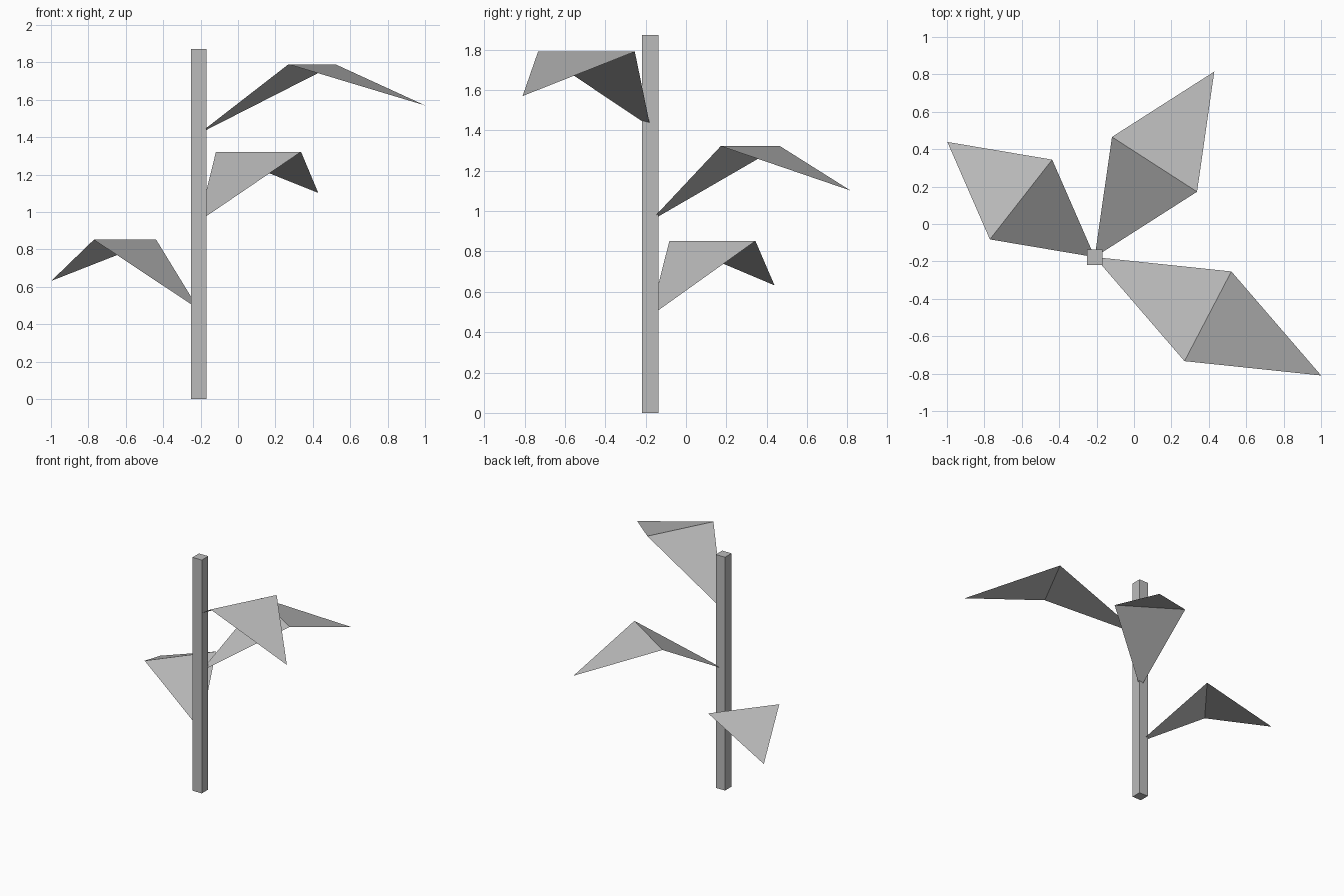
import bpy
import bmesh
from math import radians
from mathutils import Matrix, Vector

cube = bpy.data.objects.get("Cube")
if cube:
    bpy.data.objects.remove(cube, do_unlink=True)

# One plain grey for the whole plant
grey = bpy.data.materials.new("plain_grey")
grey.use_nodes = True
colour = (0.5, 0.5, 0.5, 1.0)
grey.diffuse_color = colour
grey.node_tree.nodes["Principled BSDF"].inputs["Base Color"].default_value = colour

STEM = Vector((-0.21, -0.177, 0.0))
STEM_WIDTH, STEM_HEIGHT = 0.082, 1.872
LEAF_WIDTH, LEAF_RISE, TIP_DROP = 0.541, 0.372, 0.22


def add_object(name, bm):
    mesh = bpy.data.meshes.new(name)
    bm.to_mesh(mesh)
    bm.free()
    mesh.materials.append(grey)
    obj = bpy.data.objects.new(name, mesh)
    bpy.context.collection.objects.link(obj)
    return obj


def add_leaf(name, angle, length, height):
    """Folded diamond sheet: rises from the stem to a crease, then droops."""
    bm = bmesh.new()
    half = LEAF_WIDTH / 2
    base = bm.verts.new((0, 0, 0))
    right = bm.verts.new((length / 2, -half, LEAF_RISE))
    left = bm.verts.new((length / 2, half, LEAF_RISE))
    tip = bm.verts.new((length, 0, LEAF_RISE - TIP_DROP))
    bm.faces.new((base, right, left))
    bm.faces.new((right, tip, left))
    obj = add_object(name, bm)
    obj.location = STEM + Vector((0, 0, height))
    obj.rotation_euler.z = radians(angle)


# Square stem
bm = bmesh.new()
bmesh.ops.create_cube(bm, size=1, matrix=Matrix.Translation(
    STEM + Vector((0, 0, STEM_HEIGHT / 2))) @ Matrix.Diagonal(
    (STEM_WIDTH, STEM_WIDTH, STEM_HEIGHT, 1)))
add_object("stem", bm)

# Leaves spiral up the stem and grow longer
add_leaf("lower_leaf", 142.0, 1.0, 0.48)
add_leaf("middle_leaf", 57.2, 1.18, 0.95)
add_leaf("upper_leaf", -27.6, 1.366, 1.418)
